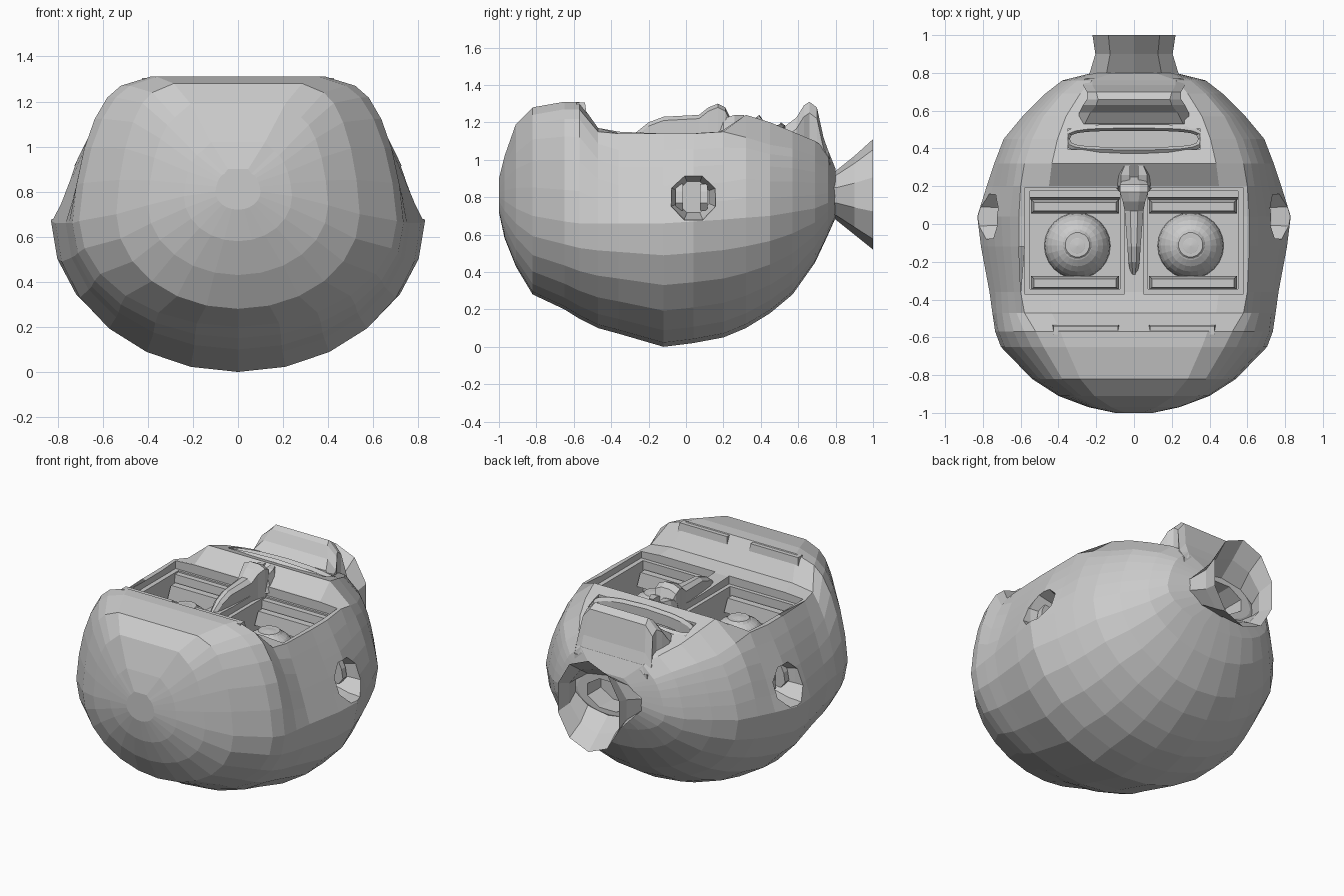
import bpy, bmesh, math
from mathutils import Vector

if "Cube" in bpy.data.objects:
    bpy.data.objects.remove(bpy.data.objects["Cube"])


def mesh_object(name, bm):
    bmesh.ops.recalc_face_normals(bm, faces=bm.faces[:])
    me = bpy.data.meshes.new(name)
    bm.to_mesh(me)
    bm.free()
    ob = bpy.data.objects.new(name, me)
    bpy.context.collection.objects.link(ob)
    return ob


def loft(name, rings, caps=True):
    bm = bmesh.new()
    rows = [[bm.verts.new(p) for p in r] for r in rings]
    n = len(rows[0])
    for a, b in zip(rows, rows[1:]):
        for i in range(n):
            j = (i + 1) % n
            bm.faces.new((a[i], a[j], b[j], b[i]))
    if caps:
        bm.faces.new(rows[0])
        bm.faces.new(rows[-1])
    return mesh_object(name, bm)


def box(name, x0, x1, y0, y1, z0, z1, taper=0.0):
    rings = []
    for z, t in ((z0, 0), (z1, taper)):
        rings.append([(x0 + t, y0 + t, z), (x1 - t, y0 + t, z),
                      (x1 - t, y1 - t, z), (x0 + t, y1 - t, z)])
    return loft(name, rings)


def mirrored(s, a, b):
    return (a, b) if s > 0 else (-b, -a)


def cut(target, cutter):
    mod = target.modifiers.new("cut", 'BOOLEAN')
    mod.operation = 'DIFFERENCE'
    mod.solver = 'EXACT'
    mod.object = cutter
    bpy.context.view_layer.objects.active = target
    bpy.ops.object.modifier_apply(modifier=mod.name)
    bpy.data.objects.remove(cutter, do_unlink=True)


# Head shell: sections along y (y, half width, bottom, widest z, edge z, top z, face half width)
sections = [
    (-1.0, .10, .72, .80, .88, .90, .06), (-.97, .24, .58, .78, .98, 1.02, .16),
    (-.91, .40, .43, .74, 1.13, 1.19, .28), (-.82, .54, .28, .70, 1.24, 1.28, .38),
    (-.65, .705, .20, .67, 1.27, 1.31, .48), (-.57, .735, .15, .66, 1.27, 1.31, .52),
    (-.47, .75, .10, .66, 1.15, 1.17, .58), (-.36, .765, .07, .66, 1.14, 1.15, .60),
    (-.12, .81, .0, .66, 1.14, 1.14, .61), (.04, .83, .02, .67, 1.14, 1.14, .61),
    (.20, .78, .05, .68, 1.15, 1.16, .60), (.32, .74, .10, .69, 1.12, 1.24, .58),
    (.45, .69, .18, .70, 1.08, 1.20, .54), (.57, .59, .28, .72, 1.06, 1.15, .48),
    (.69, .47, .45, .74, 1.02, 1.10, .38), (.76, .38, .60, .77, .98, 1.05, .30),
    (.80, .22, .69, .81, .92, .95, .15)]


def head_ring(y, w, zb, zm, ze, zt, f):
    # temples and cheeks slope almost straight, the forehead bulges
    bulge = .75 if y < -.5 else .45 if y < -.4 else .12 if y < .25 else .45
    half = []
    for k in range(7):
        a = math.pi / 2 * k / 6
        half.append((w * math.sin(a), zm - (zm - zb) * math.cos(a)))
    for k in range(1, 6):
        b, t = math.pi / 2 * k / 5, k / 5
        u = bulge * math.cos(b) + (1 - bulge) * (1 - t)
        v = bulge * math.sin(b) + (1 - bulge) * t
        half.append((f + (w - f) * u, zm + (ze - zm) * v))
    half += [(.75 * f, zt), (.38 * f, zt), (0, zt)]
    return [(x, y, z) for x, z in half] + [(-x, y, z) for x, z in half[-2:0:-1]]


head = loft("head", [head_ring(*s) for s in sections])


# Faceted oval in the plane of u and v, used for ears, irises and neck
def oval(n, c, u, v, ru, rv):
    u, v, c = Vector(u), Vector(v), Vector(c)
    out = []
    for i in range(n):
        a = 2 * math.pi * (i + .5) / n
        out.append(c + u * ru * math.cos(a) + v * rv * math.sin(a))
    return out


# Openings: eye sockets with a step, ears, mouth, neck
X, Y, Z = (1, 0, 0), (0, 1, 0), (0, 0, 1)
for s in (-1, 1):
    cut(head, box("step_cutter", *mirrored(s, .05, .58), -.37, .19, 1.10, 1.5))
    cut(head, box("socket_cutter", *mirrored(s, .075, .55), -.345, .175, .88, 1.4))
    cut(head, loft("ear_cutter", [oval(8, (s * .63, .04, .80), Y, Z, .09, .09),
                                  oval(8, (s * .73, .04, .80), Y, Z, .125, .125),
                                  oval(8, (s * .95, .04, .80), Y, Z, .142, .142)]))
cut(head, box("mouth_cutter", -.35, .35, .395, .505, 1.13, 1.5))
cut(head, loft("neck_cutter", [oval(8, (0, y, .81), X, Z, .16, .10) for y in (.66, .9)]))

for s, side in ((-1, "left"), (1, "right")):
    # Eyeball with a raised iris disc
    bm = bmesh.new()
    bmesh.ops.create_uvsphere(bm, u_segments=24, v_segments=14, radius=.175)
    bmesh.ops.translate(bm, verts=bm.verts[:], vec=(s * .30, -.115, .88))
    mesh_object("eye_" + side, bm)
    loft("iris_" + side, [oval(16, (s * .30, -.11, z), X, Y, r, r)
                          for z, r in ((1.01, .10), (1.045, .07), (1.05, .065))])
    # Eyelid bars above and below each eye
    for nm, y0, y1 in (("brow_lid", -.35, -.275), ("cheek_lid", .055, .13)):
        box(f"{nm}_{side}", *mirrored(s, .08, .545), y0, y1, .96, 1.05, .015)
    box("lower_lid_step_" + side, *mirrored(s, .06, .57), .13, .185, .98, 1.09, .01)
    # Eyebrow
    box("eyebrow_" + side, *mirrored(s, .07, .44), -.60, -.525, 1.20, 1.305, .015)
    # Ear ridges inside the hole
    for y in (-.035, .095):
        rings = []
        for z, d in ((.73, 0), (.77, .03), (.83, .02), (.87, 0)):
            rings.append([(s * .62, y - .02, z), (s * (.67 + d), y - .02, z),
                          (s * (.67 + d), y + .02, z), (s * .62, y + .02, z)])
        loft("ear_ridge_" + side, rings)
    # Nostril wing
    loft("nostril_" + side, [
        [(s * .02, y, 1.12), (s * w, y, 1.12), (s * w * .7, y, z), (s * .02, y, z)]
        for y, w, z in ((.15, .06, 1.16), (.20, .10, 1.22), (.26, .10, 1.24), (.31, .07, 1.24))])

# Nose: y, half width, top z
loft("nose", [[(-w, y, 1.06), (w, y, 1.06), (w, y, z - .02), (w * .4, y, z),
               (-w * .4, y, z), (-w, y, z - .02)]
              for y, w, z in ((-.30, .01, 1.12), (-.20, .03, 1.20), (-.12, .035, 1.23),
                              (.07, .05, 1.24), (.12, .06, 1.28), (.17, .075, 1.30),
                              (.21, .075, 1.28), (.25, .05, 1.2))])

# Lips: a closed rim around the mouth, drooping at the corners
lip_rings = []
N = 20
for i in range(N + 1):
    a = 2 * math.pi * (i % N) / N
    cx = math.copysign(abs(math.cos(a)) ** .6, math.cos(a))
    sy = math.copysign(abs(math.sin(a)) ** .6, math.sin(a))
    ring = []
    for d, dz in ((0, -.09), (0, -.005), (-.02, .01), (-.035, -.01), (-.035, -.08)):
        x = (.375 + d) * cx
        ring.append((x, .45 + (.078 + d) * sy, 1.21 + dz - .2 * x * x - .02 * sy))
    lip_rings.append(ring)
loft("lips", lip_rings, caps=False)

# Chin: y, half width at base and top, top z
loft("chin", [[(-b, y, 1.0), (b, y, 1.0), (b, y, z - .06), (t, y, z), (-t, y, z), (-b, y, z - .06)]
              for y, b, t, z in ((.53, .29, .26, 1.18), (.59, .29, .23, 1.225), (.63, .27, .20, 1.29),
                                 (.66, .25, .19, 1.31), (.70, .25, .20, 1.28),
                                 (.735, .27, .22, 1.12), (.77, .26, .22, 1.02))])

# Neck: open flared tube
loft("neck", [oval(10, (0, y, (a + b) / 2), X, Z, r * 1.05, (b - a) / 2)
              for y, r, a, b in ((.72, .26, .68, .96), (.80, .235, .68, .94),
                                 (.90, .205, .60, 1.02), (1.0, .22, .52, 1.11))], caps=False)
